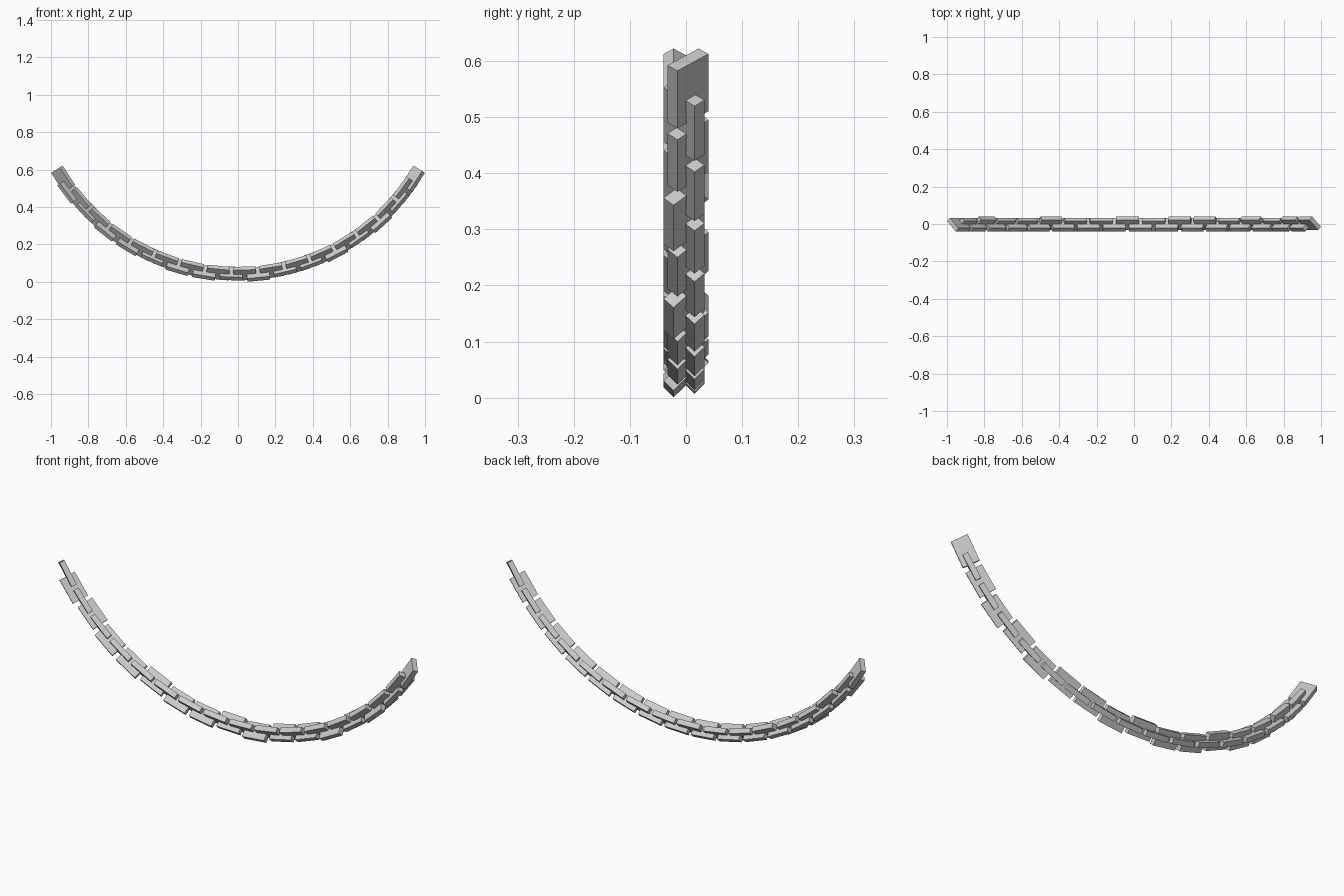
import bpy
import math
from mathutils import Vector, Matrix

if "Cube" in bpy.data.objects:
    bpy.data.objects.remove(bpy.data.objects["Cube"])

R = 1.12                 # radius of the hanging arc
BOTTOM = 0.041           # height of the arc centreline at its lowest point
COUNT = 32               # plates, alternating +45 / -45 degrees
END = math.radians(56.9)
LENGTH, WIDTH, THICK = 0.122, 0.078, 0.025
SHIFT = 0.005            # plates sit slightly off the centreline
OUTWARD = {2, 4, 7, 9, 10, 12, 13, 15}   # plates shifted to the outer side


def link(name, angle, side, shift):
    """One flat plate lying along the arc, turned 45 degrees about it."""
    along = Vector((math.cos(angle), 0, math.sin(angle)))
    inward = Vector((-math.sin(angle), 0, math.cos(angle)))
    across = (inward + Vector((0, side, 0))).normalized()
    normal = along.cross(across)
    centre = Vector((R * math.sin(angle), 0, BOTTOM + R * (1 - math.cos(angle))))
    centre += across * shift
    bpy.ops.mesh.primitive_cube_add(size=1)
    ob = bpy.context.object
    ob.name = name
    rot = Matrix((along, across, normal)).transposed().to_4x4()
    size = Matrix.Diagonal((LENGTH, WIDTH, THICK, 1))
    ob.data.transform(rot @ size)
    ob.location = centre


# Chain plates from the right end to the left end
for i in range(COUNT):
    a = END - 2 * END * i / (COUNT - 1)
    if i % 2 == 0:
        s = -SHIFT if i // 2 in OUTWARD else SHIFT
        link("chain_link_rising_%02d" % (i // 2), a, 1, s)
    else:
        link("chain_link_falling_%02d" % (i // 2), a, -1, SHIFT)
